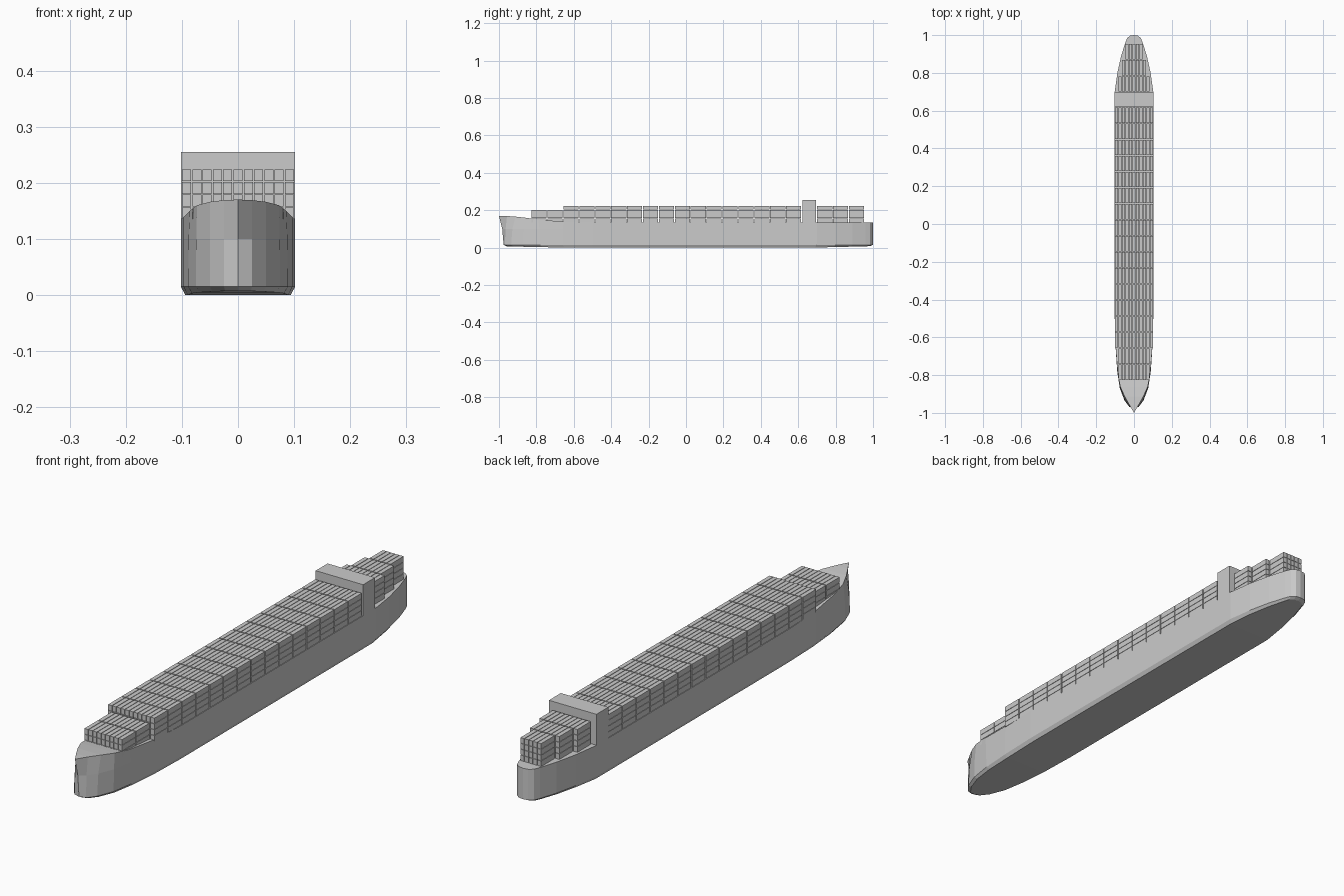
import bpy, bmesh
from mathutils import Matrix

if "Cube" in bpy.data.objects:
    bpy.data.objects.remove(bpy.data.objects["Cube"])


def finish(bm, name):
    bmesh.ops.recalc_face_normals(bm, faces=bm.faces)
    me = bpy.data.meshes.new(name)
    bm.to_mesh(me)
    bm.free()
    ob = bpy.data.objects.new(name, me)
    bpy.context.collection.objects.link(ob)
    return ob


def add_box(bm, lo, hi):
    c = [(a + b) / 2 for a, b in zip(lo, hi)]
    s = [b - a for a, b in zip(lo, hi)]
    bmesh.ops.create_cube(bm, size=1, matrix=Matrix.Translation(c) @ Matrix.Diagonal((*s, 1)))


# Hull stations, bow to stern: waterline x, y, then deck x, y, z
STATIONS = [
    (0.0, -0.975, 0.0, -1.0, 0.17),
    (0.025, -0.968, 0.025, -0.957, 0.169),
    (0.05, -0.935, 0.05, -0.912, 0.166),
    (0.075, -0.87, 0.073, -0.86, 0.16),
    (0.089, -0.78, 0.086, -0.79, 0.15),
    (0.097, -0.66, 0.097, -0.655, 0.139),
    (0.102, -0.50, 0.102, -0.50, 0.135),
    (0.102, 0.70, 0.102, 0.70, 0.135),
    (0.088, 0.80, 0.088, 0.80, 0.135),
    (0.068, 0.89, 0.068, 0.89, 0.135),
    (0.046, 0.96, 0.046, 0.96, 0.135),
    (0.036, 0.985, 0.036, 0.985, 0.135),
    (0.02, 0.997, 0.02, 0.997, 0.135),
    (0.0, 1.0, 0.0, 1.0, 0.135),
]


def hull_profile(s):
    wx, wy, dx, dy, dz = s
    keel_z = 0.008 * abs(wy) ** 4 if abs(wy) > 0.75 else 0.0
    return [(wx * 0.92, wy * 0.985, keel_z), (wx, wy, 0.015),
            (wx * 0.7 + dx * 0.3, wy * 0.7 + dy * 0.3, 0.1), (dx, dy, dz)]


# Hull: lofted sides, deck and bottom
bm = bmesh.new()
sides = []
for sign in (1, -1):
    cols = [[bm.verts.new((sign * x, y, z)) for x, y, z in hull_profile(s)] for s in STATIONS]
    for a, b in zip(cols, cols[1:]):
        for k in range(3):
            bm.faces.new((a[k], b[k], b[k + 1], a[k + 1]))
    sides.append(cols)
for i in range(len(STATIONS) - 1):
    for k in (0, 3):
        bm.faces.new((sides[0][i][k], sides[0][i + 1][k], sides[1][i + 1][k], sides[1][i][k]))
bmesh.ops.remove_doubles(bm, verts=bm.verts, dist=1e-5)
bmesh.ops.dissolve_degenerate(bm, edges=bm.edges, dist=1e-6)
finish(bm, "hull")

# Bridge block
bm = bmesh.new()
add_box(bm, (-0.102, 0.622, 0.13), (0.102, 0.695, 0.255))
finish(bm, "bridge")

# Container stacks
PITCH_X, PITCH_Y, PITCH_Z = 0.0183, 0.085, 0.0226
GAP_X, GAP_Y, GAP_Z = 0.0022, 0.004, 0.0015


def container_bays(name, y0, columns, tiers):
    bm = bmesh.new()
    for b, count in enumerate(columns):
        y = y0 + b * PITCH_Y
        for c in range(count):
            x = (c - count / 2) * PITCH_X
            for t in range(tiers):
                z = 0.135 + t * PITCH_Z
                add_box(bm, (x + GAP_X / 2, y + GAP_Y / 2, z),
                        (x + PITCH_X - GAP_X / 2, y + PITCH_Y - GAP_Y / 2, z + PITCH_Z - GAP_Z))
    finish(bm, name)


container_bays("forward_containers", -0.828, [9, 9], 3)
container_bays("main_containers", -0.657, [11] * 15, 4)
container_bays("aft_containers", 0.699, [9, 7, 5], 4)
